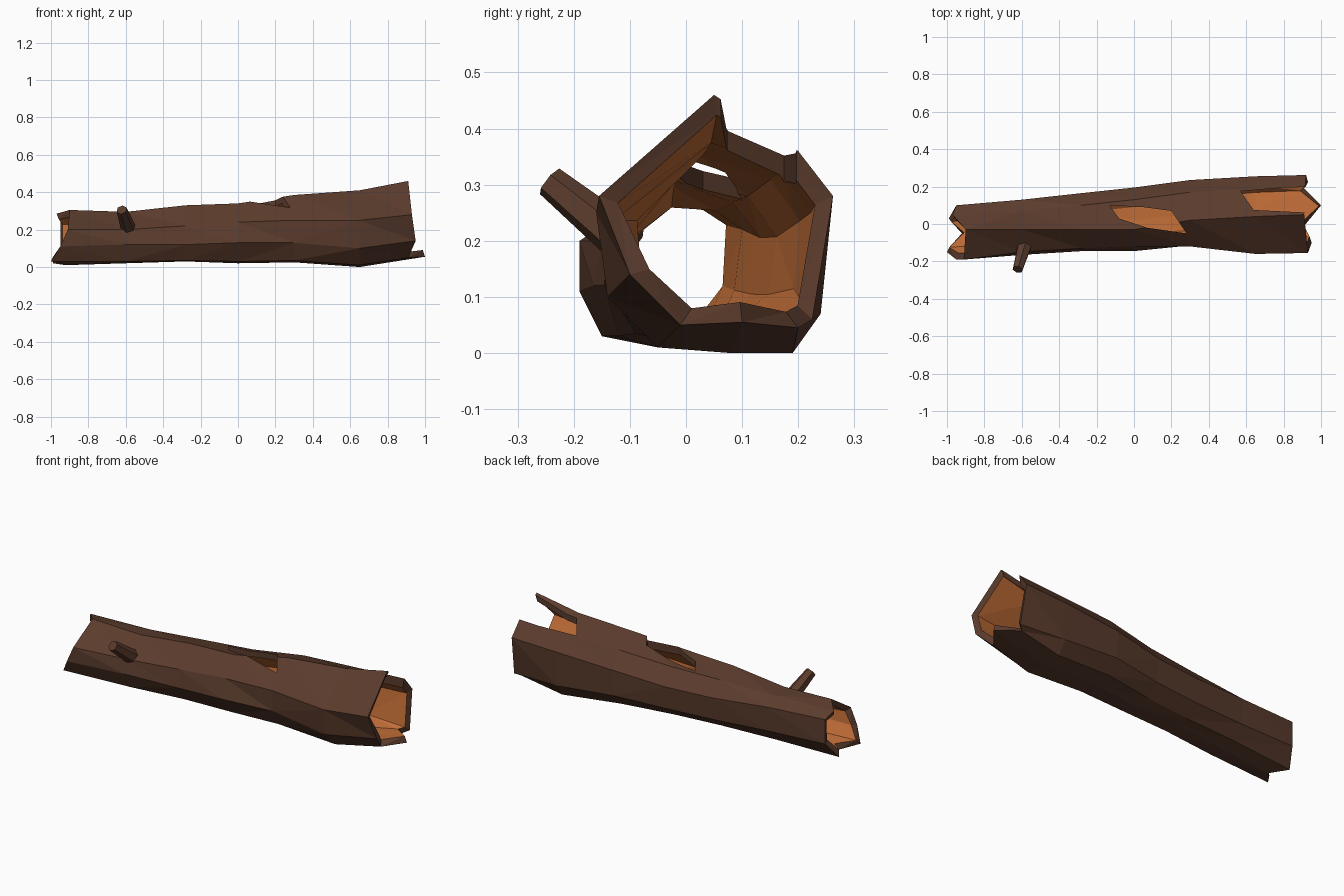
import bpy, bmesh
from mathutils import Vector

if "Cube" in bpy.data.objects:
    bpy.data.objects.remove(bpy.data.objects["Cube"])


def material(name, rgb):
    m = bpy.data.materials.new(name)
    m.diffuse_color = (*rgb, 1)
    m.use_nodes = True
    m.node_tree.nodes["Principled BSDF"].inputs["Base Color"].default_value = m.diffuse_color
    return m


bark = material("bark", (0.105, 0.045, 0.026))
wood = material("inner_wood", (0.55, 0.16, 0.04))


def make_object(name, bm, mats):
    bmesh.ops.recalc_face_normals(bm, faces=bm.faces)
    me = bpy.data.meshes.new(name)
    bm.to_mesh(me)
    bm.free()
    for m in mats:
        me.materials.append(m)
    ob = bpy.data.objects.new(name, me)
    bpy.context.collection.objects.link(ob)
    return ob


# Nine-sided cross-sections (y, z), starting at the top ridge and going round the back
STATIONS = [-0.93, -0.6, -0.28, 0.0, 0.3, 0.65, 0.92]
SECTIONS = [
    [(-.03, .305), (.05, .285), (.10, .25), (.10, .11), (.03, .02), (-.05, .01), (-.15, .03), (-.19, .11), (-.19, .2)],
    [(-.03, .295), (.07, .285), (.13, .24), (.12, .10), (.06, .03), (-.03, .02), (-.12, .03), (-.165, .12), (-.15, .2)],
    [(-.03, .33), (.10, .30), (.165, .22), (.15, .09), (.08, .03), (0, .03), (-.09, .035), (-.145, .12), (-.13, .22)],
    [(-.03, .34), (.13, .31), (.195, .22), (.18, .09), (.11, .03), (.02, .02), (-.07, .03), (-.145, .13), (-.12, .24)],
    [(.02, .385), (.17, .34), (.235, .25), (.225, .10), (.16, .03), (.05, .025), (-.06, .035), (-.115, .13), (-.12, .25)],
    [(.04, .41), (.19, .35), (.255, .27), (.24, .07), (.19, 0), (.08, 0), (-.05, .01), (-.14, .10), (-.16, .25)],
    [(.05, .46), (.20, .36), (.262, .28), (.225, .06), (.20, .045), (.10, .055), (-.01, .05), (-.10, .14), (-.155, .28)],
]
# Splintered ends: one x per side
LEFT_X = [-.90, -.97, -.95, -.95, -.99, -.92, -1.0, -.95, -.91]
RIGHT_X = [.91, .915, .92, .93, .90, 1.0, .91, .95, .93]


def rings(bm, inset, end_inset):
    out = []
    for i, (x, sec) in enumerate(zip(STATIONS, SECTIONS)):
        c = sum((Vector(p) for p in sec), Vector((0, 0))) / len(sec)
        ring = []
        for k, p in enumerate(sec):
            p = Vector(p)
            p += (c - p).normalized() * inset
            px = x
            if i == 0:
                px = LEFT_X[k] + end_inset
            elif i == len(STATIONS) - 1:
                px = RIGHT_X[k] - end_inset
            ring.append(bm.verts.new((px, *p)))
        out.append(ring)
    return out


def bridge(bm, a, b, mat):
    n = len(a)
    for k in range(n):
        f = bm.faces.new((a[k], a[(k + 1) % n], b[(k + 1) % n], b[k]))
        f.material_index = mat


# Hollow trunk: outer bark, inner wood and the rims joining them
bm = bmesh.new()
outer, inner = rings(bm, 0, 0), rings(bm, 0.036, 0.012)
for a, b in zip(outer, outer[1:]):
    bridge(bm, a, b, 0)
for a, b in zip(inner, inner[1:]):
    bridge(bm, a, b, 1)
for e in (0, -1):
    bridge(bm, outer[e], inner[e], 0)
bmesh.ops.triangulate(bm, faces=bm.faces)
log = make_object("hollow_log", bm, [bark, wood])


# Vertical prisms that break openings through the upper wall
def prism(name, outline, z0, z1):
    bm = bmesh.new()
    f = bm.faces.new([bm.verts.new((x, y, z0)) for x, y in outline])
    ext = bmesh.ops.extrude_face_region(bm, geom=[f])
    for v in ext["geom"]:
        if isinstance(v, bmesh.types.BMVert):
            v.co.z = z1
    return make_object(name, bm, [bark, wood])


cutters = [
    prism("knot_hole_cutter", [(-.13, .10), (-.08, .03), (.07, -.02), (.28, -.05), (.20, .07), (.05, .09)], .2, .6),
    prism("end_split_cutter", [(.57, .175), (.64, .075), (1.05, .055), (1.05, .20), (.80, .195)], .24, .6),
]
for c in cutters:
    mod = log.modifiers.new(c.name, "BOOLEAN")
    mod.operation = "DIFFERENCE"
    mod.solver = "EXACT"
    mod.object = c
bpy.context.view_layer.update()
mesh = bpy.data.meshes.new_from_object(log.evaluated_get(bpy.context.evaluated_depsgraph_get()))
log.modifiers.clear()
log.data = mesh
for c in cutters:
    bpy.data.objects.remove(c)

# Broken branch stub
base, tip = Vector((-.58, -.10, .19)), Vector((-.622, -.243, .306))
axis = tip - base
bm = bmesh.new()
bmesh.ops.create_cone(bm, cap_ends=True, segments=6, radius1=.042, radius2=.029, depth=axis.length)
rot = axis.to_track_quat("Z", "Y").to_matrix().to_4x4()
bmesh.ops.transform(bm, matrix=rot, verts=bm.verts)
bmesh.ops.translate(bm, vec=(base + tip) / 2, verts=bm.verts)
make_object("branch_stub", bm, [bark])
